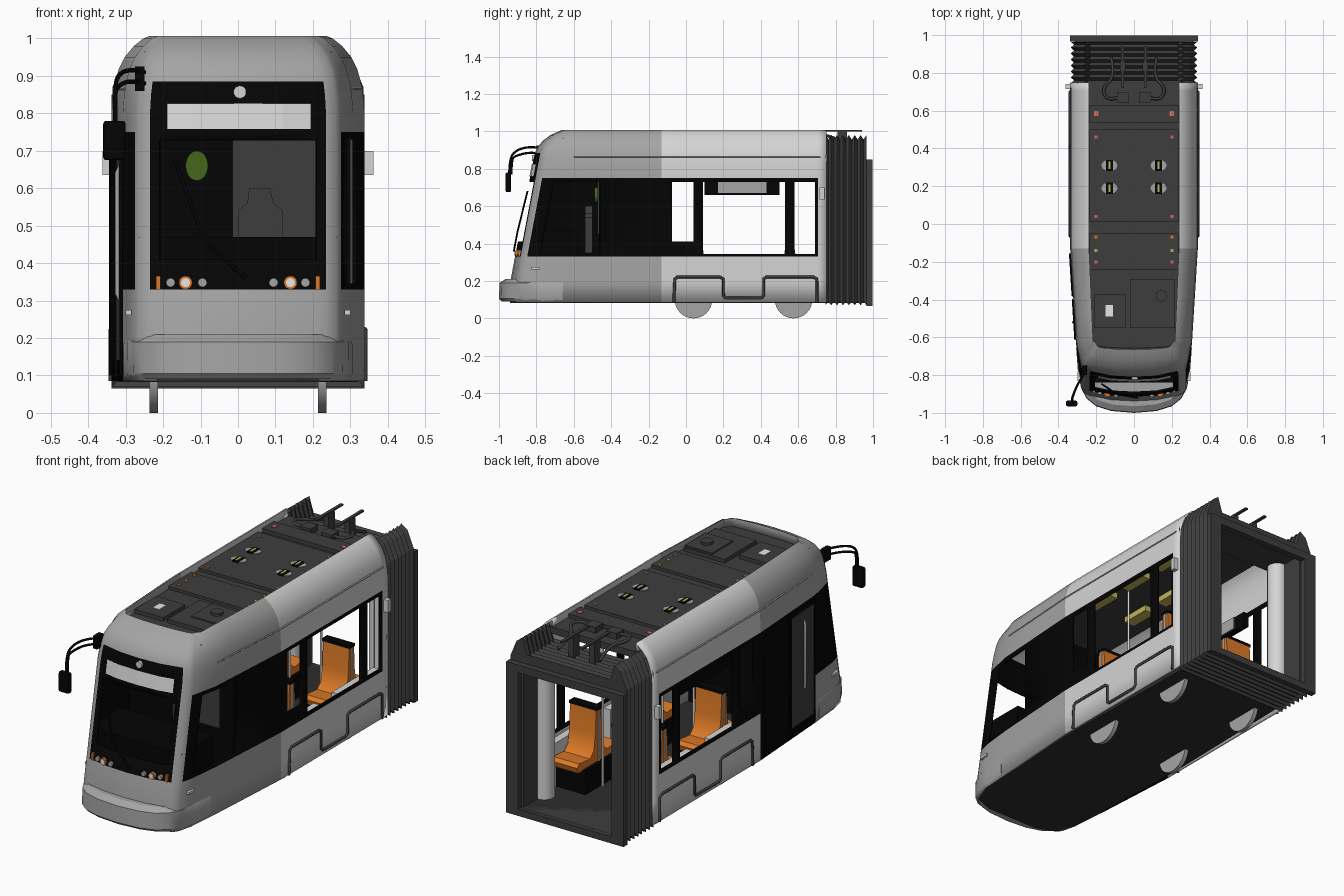
import bpy, math
from mathutils import Vector

if "Cube" in bpy.data.objects:
    bpy.data.objects.remove(bpy.data.objects["Cube"])

def mat(name, *c):
    m = bpy.data.materials.new(name)
    m.diffuse_color = (*[v ** 2.2 for v in c], 1)
    m.use_nodes = True
    m.node_tree.nodes["Principled BSDF"].inputs["Base Color"].default_value = m.diffuse_color
    return m

GREY = mat("body grey", .64, .64, .64)
LIGHT = mat("light grey", .83, .83, .83)
BLACK = mat("black", .05, .05, .05)
DARK = mat("dark grey", .25, .25, .25)
FLOOR = mat("underbody", .19, .19, .19)
ORANGE = mat("orange", .87, .48, .17)
WHITE = mat("white", .93, .93, .93)
GREEN = mat("green", .28, .4, .13)
YELLOW = mat("lamp yellow", .75, .7, .35)
RED = mat("red", .85, .42, .4)

def mesh(name, verts, faces, *mats, smooth=0):
    me = bpy.data.meshes.new(name)
    me.from_pydata([tuple(v) for v in verts], [], faces)
    for m in mats:
        me.materials.append(m)
    ob = bpy.data.objects.new(name, me)
    bpy.context.collection.objects.link(ob)
    if smooth:
        bpy.ops.object.select_all(action='DESELECT')
        ob.select_set(True)
        bpy.context.view_layer.objects.active = ob
        bpy.ops.object.shade_smooth_by_angle(angle=math.radians(smooth))
    return ob

def loft(name, rings, m, caps=True, smooth=0):
    n = len(rings[0])
    f = [(r * n + i, r * n + (i + 1) % n, (r + 1) * n + (i + 1) % n, (r + 1) * n + i)
         for r in range(len(rings) - 1) for i in range(n)]
    if caps:
        f += [tuple(range(n))[::-1], tuple(range((len(rings) - 1) * n, len(rings) * n))]
    return mesh(name, [p for r in rings for p in r], f, m, smooth=smooth)

def box(name, x0, x1, y0, y1, z0, z1, m):
    return loft(name, [[(x0, y0, z), (x1, y0, z), (x1, y1, z), (x0, y1, z)] for z in (z0, z1)], m)

def cyl(name, c, r, d, axis, m, n=24, rz=None):
    def pt(t, h):
        a, b = r * math.cos(t), (rz or r) * math.sin(t)
        return Vector(c) + Vector({'x': (h, a, b), 'y': (a, h, b), 'z': (a, b, h)}[axis])
    return loft(name, [[pt(2 * math.pi * i / n, h) for i in range(n)] for h in (-d / 2, d / 2)], m, smooth=40)

def tube(name, pts, r, m, kind='POLY'):
    cu = bpy.data.curves.new(name, 'CURVE')
    cu.dimensions, cu.bevel_depth, cu.bevel_resolution, cu.use_fill_caps = '3D', r, 2, True
    sp = cu.splines.new(kind)
    sp.points.add(len(pts) - 1)
    for p, q in zip(sp.points, pts):
        p.co = (*q, 1)
    if kind == 'NURBS':
        sp.use_endpoint_u, sp.order_u = True, 3
    cu.materials.append(m)
    ob = bpy.data.objects.new(name, cu)
    bpy.context.collection.objects.link(ob)

def width(y):   # half width of the body side
    return .338 if y > -.13 else .338 + (y + .13) * .062

def nose(z):    # y of the sloping front on the centre line
    return -.935 + .19 * (z - .22)

# Body shell: a grid of columns around the plan and rows up the height
side = [.75, .705, .69, .58, .53, .09, .04, -.075, -.13, -.46, -.62]
front = [(.29, .13), (.275, .065), (.262, .045), (.235, .03), (.21, .025), (.12, .006), (0, 0)]
rows = [(z, max(nose(z), -.94), s, 1) for z, s in ((.085, 0), (.2, 0), (.33, 0), (.345, 0), (.41, 0), (.73, 0),
        (.75, 0), (.8, 0), (.85, .004), (.885, .01))]
rows += [(.92, -.79, .02, .9), (.95, -.765, .035, .8), (.98, -.725, .06, .6), (1, -.68, .085, .4),
         (1.006, -.665, .1, .3), (.96, -.655, .1, .2)]
verts = []
for z, yf, s, f in rows:
    k = 1 - s / .338
    half = [(width(y) * k, y, z) for y in side] + [(x * k, yf + dy * f, z) for x, dy in front]
    verts += half + [(-x, y, z) for x, y, z in half[-2::-1]]
n = 2 * (len(side) + len(front)) - 1
faces, idx = [], []
for j in range(len(rows) - 1):
    for i in range(n - 1):
        k, left = min(i, n - 2 - i), i > 16
        cab = k in (9, 10)
        if (j in (3, 4) and (k in (2, 4) or cab and not left)) or (j == 4 and k in (6, 15, 16)):
            continue    # window openings
        black = (1 <= k <= 11 and 2 <= j <= 5) or (k >= 14 and 2 <= j <= 8) or (left and k in (8, 9) and j <= 5)
        faces.append((j * n + i, (j + 1) * n + i, (j + 1) * n + i + 1, j * n + i + 1))
        idx.append(2 if black else 0 if k >= 8 else 1)
body = mesh("body_shell", verts, faces, GREY, LIGHT, BLACK, smooth=35)
body.data.polygons.foreach_set("material_index", idx)
sol = body.modifiers.new("thickness", 'SOLIDIFY')
sol.thickness, sol.offset = .012, -1

# Bumper
plan = [(0, -1), (.12, -.99), (.2, -.965), (.25, -.925), (.28, -.87), (.297, -.78), (.306, -.66)]
plan = plan[::-1] + [(-x, y) for x, y in plan[1:]]
loft("bumper", [[(x * s, y * s, z) for x, y in plan] for z, s in ((.09, .985), (.105, 1), (.19, .997), (.21, .965))],
     GREY, smooth=30)

# Underbody, roof deck and roof lids
deck = [(.3, .99), (.32, -.1), (.29, -.8), (.25, -.9), (.15, -.94)]
deck += [(-x, y) for x, y in deck[::-1]]
loft("floor", [[(x, y, z) for x, y in deck] for z in (.083, .1)], FLOOR)
box("roof_deck", -.25, .25, -.66, .76, .93, .965, DARK)
for x0, x1, y0, y1, h in ((-.235, .235, .535, .63, .985), (-.235, .235, .01, .5, .98), (-.235, .235, -.24, -.05, .98),
                          (-.21, -.045, -.55, -.37, .985), (-.02, .215, -.55, -.29, .985), (.06, .215, -.47, -.3, .992)):
    box("roof_lid", x0, x1, y0, y1, .96, h, DARK)
cyl("roof_vent", (.145, -.38, .996), .03, .02, 'z', DARK)
box("roof_label", -.15, -.11, -.49, -.43, .98, .988, WHITE)
for s in (-1, 1):
    for y in (.19, .31):
        cyl("roof_oval", (s * .13, y, .978), .042, .012, 'z', GREY, rz=.03)
        box("roof_oval_slot", s * .13 - .018, s * .13 + .018, y - .03, y + .03, .976, .986, BLACK)
        box("roof_oval_mark", s * .13 - .006, s * .13 + .006, y - .02, y + .02, .98, .988, YELLOW)
    for y, m, h in ((.585, RED, .988), (.46, RED, .983), (.04, RED, .983), (-.07, ORANGE, .983),
                    (-.14, YELLOW, .983), (-.2, RED, .983)):
        r = .012 if y > .5 else .008
        box("roof_bolt", s * .2 - r, s * .2 + r, y - r, y + r, .97, h, m)
    # Coupling arms and cables over the joint
    box("roof_arm", s * .06 - .008, s * .06 + .008, .72, .94, .998, 1.006, DARK)
    box("arm_support", s * .06 - .03, s * .06 + .03, .64, .7, .96, .995, DARK)
    box("arm_foot", s * .06 - .015, s * .06 + .015, .81, .86, .88, 1, DARK)
    tube("roof_cable", [(s * .08, .67, .98), (s * .14, .65, .985), (s * .17, .72, .985), (s * .1, .78, .97),
                        (s * .12, .88, .93)], .008, DARK, 'NURBS')
    for y in (-.1, .15, .4):
        box("ceiling_lamp", s * .12 - .03, s * .12 + .03, y - .08, y + .08, .9, .93, YELLOW)

# Pleated joint at the rear, with its end frame
def ring(half, y, s=1):
    h = [(x * s, y, .5 + (z - .5) * s) for x, z in half]
    return h + [(-x, y, z) for x, y, z in h[::-1]]
outer = [(.335, .07), (.335, .87), (.3, .955), (.265, .98), (.24, .9)]
inner = [(.26, .1), (.26, .8), (.26, .84), (.25, .84), (.22, .84)]
rings = [ring(outer, .745 + .0157 * i, 1 if i % 2 == 0 else .95) for i in range(15)]
loft("bellows", rings + [ring(inner, .965), ring(inner, .745)], DARK, caps=False)
fo, fi = [(.338, .065), (.338, .85)], [(.27, .1), (.27, .81)]
loft("end_frame", [ring(fo, .965), ring(fo, .997), ring(fi, .997), ring(fi, .965), ring(fo, .965)], DARK, caps=False)

for s in (-1, 1):
    cyl("inner_column", (s * .255, .8, .47), .05, .75, 'z', LIGHT)
    # Wheel skirt outline, roof seam and rear camera
    tube("skirt_ridge", [(s * .338, y, z) for y, z in ((-.065, .085), (-.06, .21), (-.045, .222), (.18, .222),
         (.2, .21), (.2, .12), (.215, .108), (.4, .108), (.415, .12), (.415, .21), (.43, .222), (.68, .222),
         (.7, .21), (.7, .085))], .008, DARK)
    tube("roof_seam", [(s * (width(y) - .006), y, .865) for y in (-.6, -.13, .72)], .004, GREY)
    box("rear_camera", s * .35 - .012, s * .35 + .012, .715, .74, .635, .7, LIGHT)
    box("side_marker", s * .292 - .008, s * .292 + .008, -.83, -.78, .262, .275, LIGHT)
    for y in (.04, .575):
        cyl("wheel", (s * .225, y, .1), .1, .022, 'x', GREY, 32)
    # Back-to-back seats on wheel boxes
    for c in (.065, .555):
        box("wheel_box", *sorted((s * .1, s * .3)), c - .13, c + .13, .1, .225, BLACK)
        tube("grab_pole", [(s * .09, c, .1), (s * .09, c, .93)], .006, LIGHT)
        box("seat_rail", *sorted((s * .11, s * .27)), c - .022, c + .022, .492, .506, BLACK)
        box("seat_back", *sorted((s * .11, s * .27)), c - .006, c + .006, .22, .49, LIGHT)
        for d in (-1, 1):
            prof = [(.006, .22), (.165, .22), (.175, .25), (.16, .268), (.07, .26), (.038, .29), (.026, .37),
                    (.02, .495), (.006, .495)]
            loft("seat", [[(x, c + d * a, z) for a, z in prof] for x in (s * .115, s * .265)], ORANGE, smooth=40)
            box("seat_shell", *sorted((s * .27, s * .31)), *sorted((c, c + d * .17)), .1, .325, LIGHT)

# Display box inside on the left wall
box("window_display", -.32, -.29, .1, .5, .66, .735, BLACK)
box("display_panel", -.29, -.284, .17, .43, .67, .735, GREY)

# Driver's cab
box("dashboard", -.265, .265, -.84, -.58, .33, .47, BLACK)
box("cab_wall", -.3, .3, -.465, -.45, .1, .86, BLACK)
box("cab_panel", -.015, .225, -.472, -.466, .45, .75, DARK)
loft("driver_seat", [[(x, y, z) for x, z in ((0, .35), (.12, .35), (.12, .54), (.095, .56), (.085, .6), (.03, .6),
     (.025, .56), (0, .54))] for y in (-.54, -.5)], DARK)
cyl("green_disc", (-.11, -.48, .66), .03, .02, 'y', GREEN, rz=.04)

# Passenger door on the left
for y0, y1, m in ((-.61, -.4, DARK), (-.38, -.16, BLACK)):
    a, b = -width(y0) - .004, -width(y1) - .004
    loft("door_pane", [[(a, y0, z), (b, y1, z), (b + .006, y1, z), (a + .006, y0, z)] for z in (.14, .71)], m)
    tube("door_seal", [(a, y0, .1), (a, y0, .74), (b, y1, .74), (b, y1, .1)], .004, BLACK)
tube("door_handle", [(-.312, -.52, .3), (-.322, -.52, .32), (-.322, -.52, .64), (-.312, -.52, .66)], .007, GREY)

# Front display and lamps on the sloping face
def fy(x, z):
    x = abs(x)
    return nose(z) + (x * .05 if x < .12 else .006 + (x - .12) * .21)
xs = (-.19, -.12, 0, .12, .195)
mesh("destination_display", [(x, fy(x, z) - .004, z) for z in (.758, .826) for x in xs],
     [(i, i + 1, i + 6, i + 5) for i in range(4)], LIGHT)
cyl("top_lamp", (.005, nose(.857), .857), .017, .02, 'y', LIGHT)
for s in (-1, 1):
    for x, r, m in ((.14, .018, ORANGE), (.14, .012, WHITE), (.095, .012, GREY), (.18, .012, GREY)):
        cyl("headlamp", (s * x, fy(x, .348), .348), r, .026 if m is WHITE else .02, 'y', m)
    y = fy(.213, .348)
    box("indicator", s * .213 - .006, s * .213 + .006, y - .01, y + .01, .33, .366, ORANGE)

# Wiper and left mirror
tube("wiper", [(.02, nose(.36) - .012, .36), (-.09, nose(.46) - .012, .46), (-.17, nose(.68), .68)], .005, BLACK)
for z, y in ((.91, 0), (.88, .012)):
    tube("mirror_arm", [(-.25, -.775, z), (-.29, -.83, z + .01), (-.325, -.91, z - .01), (-.328, -.945 + y, .85),
                        (-.328, -.945 + y, .77)], .006, BLACK, 'NURBS')
box("mirror_mount", -.275, -.25, -.8, -.75, .86, .925, BLACK)
mirror = box("mirror", -.36, -.3, -.965, -.935, .675, .78, BLACK)
bev = mirror.modifiers.new("round", 'BEVEL')
bev.width, bev.segments = .008, 2
